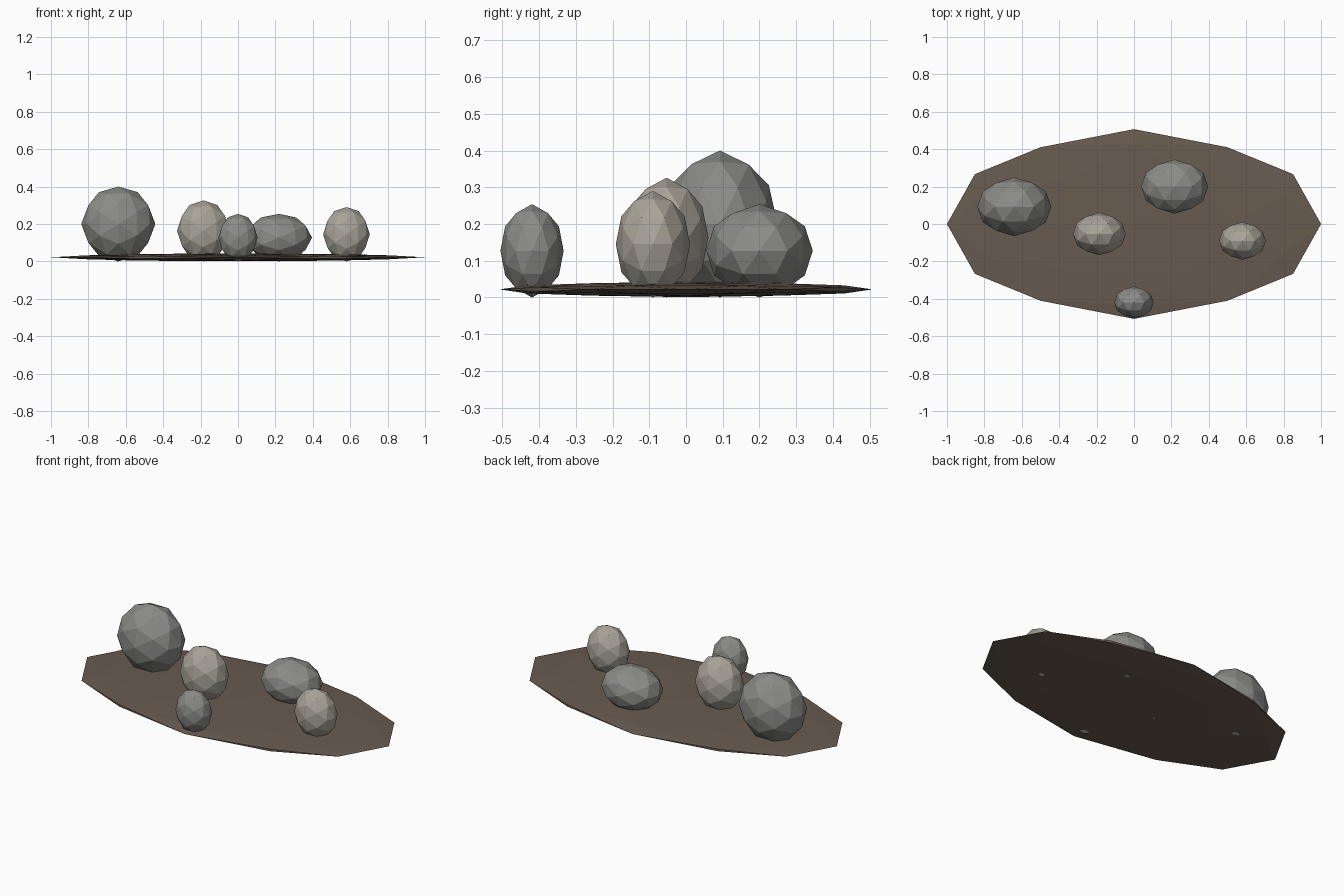
import bpy, bmesh
from mathutils import Vector

if "Cube" in bpy.data.objects:
    bpy.data.objects.remove(bpy.data.objects["Cube"])

PHI = (1 + 5 ** 0.5) / 2


def material(name, rgb):
    m = bpy.data.materials.new(name)
    m.diffuse_color = (*rgb, 1)
    m.use_nodes = True
    m.node_tree.nodes["Principled BSDF"].inputs["Base Color"].default_value = m.diffuse_color
    return m


def faceted_ball(name, centre, radii, mat):
    """Icosahedron with edges along the axes, split once and pushed to a sphere."""
    bm = bmesh.new()
    for a in (-1, 1):
        for b in (-PHI, PHI):
            for co in ((a, 0, b), (0, b, a), (b, a, 0)):
                bm.verts.new(co)
    bmesh.ops.convex_hull(bm, input=bm.verts[:])
    bmesh.ops.subdivide_edges(bm, edges=bm.edges[:], cuts=1, use_grid_fill=True)
    for v in bm.verts:
        n = v.co.normalized()
        v.co = Vector([c + r * k for c, r, k in zip(centre, radii, n)])
    bmesh.ops.recalc_face_normals(bm, faces=bm.faces[:])
    mesh = bpy.data.meshes.new(name)
    bm.to_mesh(mesh)
    bm.free()
    mesh.materials.append(mat)
    obj = bpy.data.objects.new(name, mesh)
    bpy.context.collection.objects.link(obj)
    return obj


soil = material("soil", (0.14, 0.105, 0.08))
grey = material("grey_stone", (0.26, 0.26, 0.245))
pale = material("pale_stone", (0.40, 0.37, 0.32))

# Flattened ground patch
faceted_ball("ground_patch", (0, 0, 0.022), (1, 0.507, 0.021), soil)

# Rocks: x, y, radii; each rests on z = 0
rocks = [
    ("large_rock", -0.64, 0.092, (0.198, 0.157, 0.2), grey),
    ("middle_rock", -0.185, -0.053, (0.141, 0.114, 0.163), pale),
    ("wide_rock", 0.217, 0.2, (0.179, 0.145, 0.127), grey),
    ("right_rock", 0.58, -0.09, (0.125, 0.101, 0.145), pale),
    ("front_rock", 0, -0.419, (0.105, 0.086, 0.127), grey),
]
for name, x, y, radii, mat in rocks:
    faceted_ball(name, (x, y, radii[2]), radii, mat)
